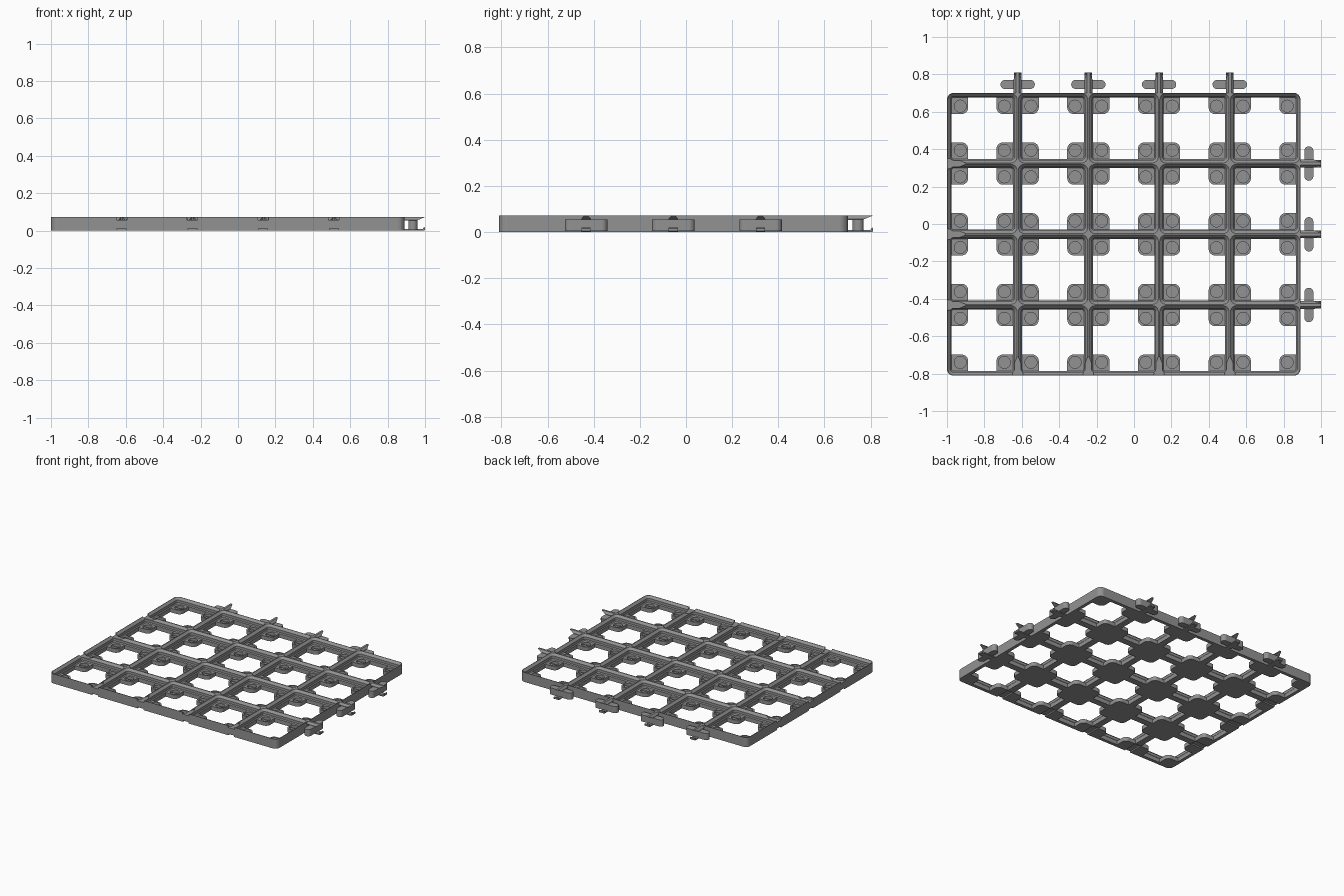
import bpy, bmesh, math
from mathutils import Vector

if "Cube" in bpy.data.objects:
    bpy.data.objects.remove(bpy.data.objects["Cube"])

P = 0.378                      # cell pitch
NX, NY = 5, 4
X0, Y0 = -1.0, -0.811          # front left corner of the frame
X1, Y1 = X0 + NX * P, Y0 + NY * P
H = 0.072                      # frame height
R = 0.036                      # corner radius
PAD_H = 0.03

gray = bpy.data.materials.new("mid_gray")
gray.diffuse_color = (0.29, 0.29, 0.29, 1)
gray.use_nodes = True
gray.node_tree.nodes["Principled BSDF"].inputs["Base Color"].default_value = gray.diffuse_color


def finish(name, bm, merge=True):
    if merge:
        bmesh.ops.remove_doubles(bm, verts=bm.verts, dist=1e-5)
    bmesh.ops.recalc_face_normals(bm, faces=bm.faces)
    me = bpy.data.meshes.new(name)
    bm.to_mesh(me)
    bm.free()
    me.materials.append(gray)
    ob = bpy.data.objects.new(name, me)
    bpy.context.collection.objects.link(ob)
    return ob


def rounded(cx, cy, half, radii, seg=6):
    """Rounded square; corner order: right back, left back, left front, right front."""
    pts = []
    for k, (sx, sy) in enumerate([(1, 1), (-1, 1), (-1, -1), (1, -1)]):
        r = radii[k]
        for i in range(seg + 1):
            a = math.pi / 2 * (k + i / seg)
            pts.append((cx + sx * (half - r) + r * math.cos(a),
                        cy + sy * (half - r) + r * math.sin(a)))
    return pts


def loft(bm, rings, cap=True):
    """Join closed rings of 3D points, optionally capping both ends."""
    vs = [[bm.verts.new(p) for p in ring] for ring in rings]
    n = len(vs[0])
    for a, b in zip(vs, vs[1:]):
        for i in range(n):
            j = (i + 1) % n
            bm.faces.new((a[i], a[j], b[j], b[i]))
    if cap:
        bm.faces.new(vs[0][::-1])
        bm.faces.new(vs[-1])


def prism(bm, pts, z0, z1, place):
    loft(bm, [[place(u, v, z) for u, v in pts] for z in (z0, z1)])


# Grid frame: stepped and bevelled ribs around every cell
PROFILE = [(0.0035, H), (0.019, 0.056), (0.019, 0.037), (0.0245, PAD_H), (0.0245, 0)]
bm = bmesh.new()
for ix in range(NX):
    for iy in range(NY):
        cx, cy = X0 + (ix + .5) * P, Y0 + (iy + .5) * P
        l, r, f, b = ix == 0, ix == NX - 1, iy == 0, iy == NY - 1
        corner = [R * (r and b), R * (l and b), R * (l and f), R * (r and f)]
        edge = rounded(cx, cy, P / 2, corner)
        rings = [[(x, y, H) for x, y in edge]]
        for inset, z in PROFILE:
            rings.append([(x, y, z) for x, y in
                          rounded(cx, cy, P / 2 - inset, [R - inset] * 4)])
        rings.append([(x, y, 0) for x, y in edge])
        loft(bm, rings, cap=False)

        # outer wall where the cell edge is on the border
        n = len(edge)
        for i in range(n):
            p, q = edge[i], edge[(i + 1) % n]
            mx, my = (p[0] + q[0]) / 2, (p[1] + q[1]) / 2
            side = (abs(mx - X0) < 1e-4 or abs(mx - X1) < 1e-4 or
                    abs(my - Y0) < 1e-4 or abs(my - Y1) < 1e-4)
            arc = corner[i // 7] > 0 and i % 7 < 6
            if (side or arc) and math.dist(p, q) > 1e-5:
                bm.faces.new([bm.verts.new(c) for c in
                              ((*p, 0), (*q, 0), (*q, H), (*p, H))])
frame = finish("grid_frame", bm)

# Clip positions: a frame line and its outward or inward mapping
x_lines = [X0 + k * P for k in range(1, NX)]
y_lines = [Y0 + k * P for k in range(1, NY)]
out_maps = [lambda u, v, z, c=c: Vector((X1 + u, c + v, z)) for c in y_lines]
out_maps += [lambda u, v, z, c=c: Vector((c + v, Y1 + u, z)) for c in x_lines]
in_maps = [lambda u, v, z, c=c: Vector((X0 + u, c + v, z)) for c in y_lines]
in_maps += [lambda u, v, z, c=c: Vector((c + v, Y0 + u, z)) for c in x_lines]

# Notches that receive the clips in the left and front walls
bm = bmesh.new()
for place in in_maps:
    prism(bm, [(-.02, -.03), (.05, -.024), (.1, -.004), (.1, .004),
               (.05, .024), (-.02, .03)], 0.0575, 0.1, place)
    prism(bm, [(-.02, -.024), (.112, -.024), (.112, .024), (-.02, .024)],
          -0.02, 0.010, place)
cutter = finish("notch_cutter", bm, merge=False)
cutter.hide_render = True
mod = frame.modifiers.new("notches", 'BOOLEAN')
mod.operation, mod.solver, mod.object = 'DIFFERENCE', 'EXACT', cutter
dg = bpy.context.evaluated_depsgraph_get()
cut = bpy.data.meshes.new_from_object(frame.evaluated_get(dg))
frame.modifiers.clear()
frame.data = cut
bpy.data.objects.remove(cutter)

# Corner pads with a round pocket and a low bar across it
bm = bmesh.new()
A, B, PR = 0.024, 0.113, 0.034
MC, MR, FLOOR, N = 0.071, 0.032, 0.010, 24
outline = [(A, A), (B, A)] + [
    (B - PR + PR * math.cos(math.pi / 2 * i / 6), B - PR + PR * math.sin(math.pi / 2 * i / 6))
    for i in range(7)] + [(A, B)]
circle = [(MC + MR * math.cos(2 * math.pi * i / N), MC + MR * math.sin(2 * math.pi * i / N))
          for i in range(N)]


def add_pad(place):
    low = [bm.verts.new(place(x, y, 0)) for x, y in outline]
    top = [bm.verts.new(place(x, y, PAD_H)) for x, y in outline]
    rim = [bm.verts.new(place(x, y, PAD_H)) for x, y in circle]
    base = [bm.verts.new(place(x, y, FLOOR)) for x, y in circle]
    for a, b in ((low, top), (base, rim)):
        for i in range(len(a)):
            j = (i + 1) % len(a)
            bm.faces.new((a[i], a[j], b[j], b[i]))
    bm.faces.new(low)
    bm.faces.new(base)
    edges = [bm.edges.get((lp[i], lp[i - 1])) for lp in (top, rim) for i in range(len(lp))]
    bmesh.ops.triangle_fill(bm, edges=edges, use_beauty=True)
    w = MR * 0.94
    prism(bm, [(MC - w, MC - .009), (MC + w, MC - .009), (MC + w, MC + .009),
               (MC - w, MC + .009)], FLOOR, FLOOR + 0.008, place)


for ix in range(NX):
    for iy in range(NY):
        cx, cy = X0 + (ix + .5) * P, Y0 + (iy + .5) * P
        for sx in (-1, 1):
            for sy in (-1, 1):
                add_pad(lambda x, y, z: Vector((cx + sx * (P / 2 - x),
                                                cy + sy * (P / 2 - y), z)))
finish("magnet_pads", bm, merge=False)

# Clips on the right and back: cross capsule, bevelled top tongue, hooked bottom tongue
bm = bmesh.new()
U, CR, L = 0.045, 0.024, 0.092
capsule = [(U + CR * math.cos(math.pi * i / 10), L - CR + CR * math.sin(math.pi * i / 10))
           for i in range(11)]
capsule += [(2 * U - u, -v) for u, v in capsule]
hook = [(-.01, 0), (.106, 0), (.11, .004), (.11, .016), (.106, .019),
        (.101, .016), (.098, .008), (-.01, .008)]
for place in out_maps:
    prism(bm, capsule, 0.004, 0.054, place)
    loft(bm, [[place(-.01, v, z), place(tip, v, z), place(tip, -v, z), place(-.01, -v, z)]
              for v, z, tip in ((.021, .053, .066), (.021, .057, .074), (.008, H, .11))])
    loft(bm, [[place(u, v, z) for u, z in hook] for v in (-.02, .02)])
finish("edge_clips", bm, merge=False)
